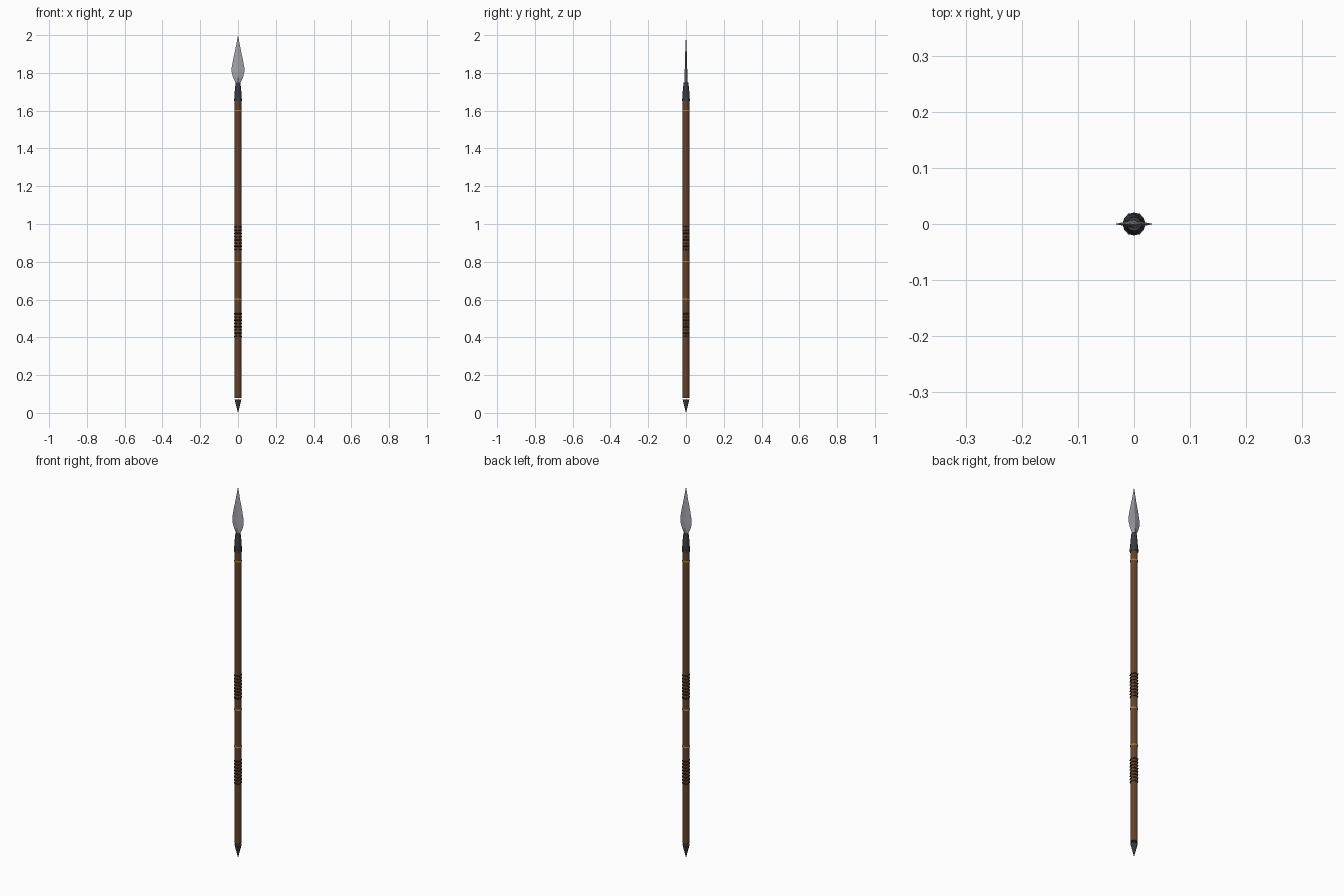
import bpy, bmesh, math

if "Cube" in bpy.data.objects:
    bpy.data.objects.remove(bpy.data.objects["Cube"])


def material(name, color):
    m = bpy.data.materials.new(name)
    m.diffuse_color = (*color, 1)
    m.use_nodes = True
    m.node_tree.nodes["Principled BSDF"].inputs["Base Color"].default_value = m.diffuse_color
    return m


WOOD = material("wood", (0.13, 0.055, 0.025))
LEATHER = material("leather", (0.05, 0.02, 0.015))
BRASS = material("brass", (0.4, 0.22, 0.06))
IRON = material("dark_iron", (0.04, 0.045, 0.055))
STEEL = material("steel", (0.36, 0.37, 0.41))


def loft(name, profile, mat, sides=12):
    """Stack rings of (half width x, half depth y, z); zero width makes a point."""
    bm = bmesh.new()
    rings = []
    for rx, ry, z in profile:
        if rx == 0:
            rings.append([bm.verts.new((0, 0, z))] * sides)
        else:
            rings.append([bm.verts.new((rx * math.cos(2 * math.pi * i / sides),
                                        ry * math.sin(2 * math.pi * i / sides), z))
                          for i in range(sides)])
    for a, b in zip(rings, rings[1:]):
        for i in range(sides):
            j = (i + 1) % sides
            bm.faces.new(list(dict.fromkeys((a[i], a[j], b[j], b[i]))))
    for ring in (rings[0], rings[-1]):
        if len(set(ring)) > 2:
            bm.faces.new(ring)
    bmesh.ops.recalc_face_normals(bm, faces=bm.faces)
    me = bpy.data.meshes.new(name)
    bm.to_mesh(me)
    bm.free()
    me.materials.append(mat)
    ob = bpy.data.objects.new(name, me)
    bpy.context.collection.objects.link(ob)
    return ob


def turned(name, profile, mat, sides=12):
    return loft(name, [(r, r, z) for r, z in profile], mat, sides)


# Wooden shaft and the pointed butt just below it
turned("shaft", [(0.0178, 0.08), (0.0178, 1.66)], WOOD)
turned("butt_spike", [(0, 0), (0.0175, 0.07)], IRON)

# Thin brass bands
for z in (0.6, 0.8, 1.6):
    turned("brass_band", [(0.0175, z - 0.005), (0.0195, z - 0.002),
                          (0.0195, z + 0.002), (0.0175, z + 0.005)], BRASS)

# Two leather grips, each a stack of six-sided wraps
for start in (0.405, 0.865):
    for k in range(8):
        z = start + k * 0.0171
        turned("grip_wrap", [(0.017, z - 0.005), (0.0212, z - 0.002),
                             (0.0212, z + 0.002), (0.017, z + 0.005)], LEATHER, 6)

# Tapered iron socket with a collar
turned("socket", [(0.0195, 1.65), (0.0175, 1.70), (0.0125, 1.75)], IRON)
turned("socket_collar", [(0.0205, 1.65), (0.0205, 1.665)], IRON)

# Leaf-shaped blade with a diamond section
loft("blade", [(0.011, 0.008, 1.745), (0.026, 0.0075, 1.775), (0.034, 0.007, 1.805),
               (0.034, 0.0065, 1.825), (0.025, 0.005, 1.875), (0.013, 0.0035, 1.93),
               (0, 0, 2.0)], STEEL, 4)
